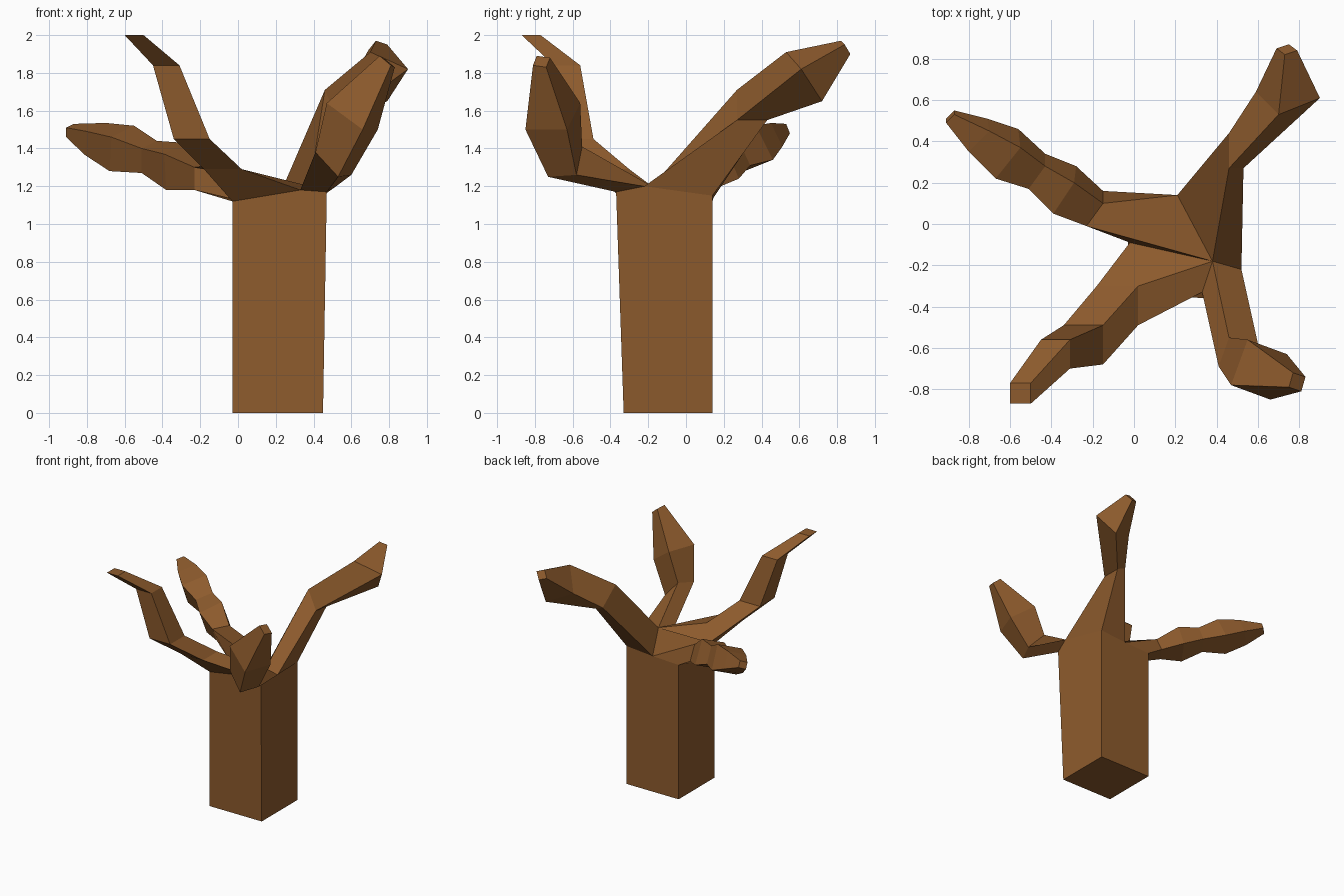
import bpy, bmesh
from mathutils import Vector

if "Cube" in bpy.data.objects:
    bpy.data.objects.remove(bpy.data.objects["Cube"])

bm = bmesh.new()


def vert(*co):
    return bm.verts.new(co)


def ring(pts):
    """Four-sided ring; a missing fourth corner completes the parallelogram."""
    p = [Vector(c) for c in pts]
    if len(p) == 3:
        p.append(p[0] + p[2] - p[1])
    return [bm.verts.new(c) for c in p]


def square(x0, x1, y0, y1, z):
    return [(x0, y1, z), (x1, y1, z), (x1, y0, z), (x0, y0, z)]


def branch(base, rings):
    """Loft a four-sided limb from its base loop through the rings, then cap it."""
    prev = base
    for pts in rings:
        cur = ring(pts)
        for i in range(4):
            j = (i + 1) % 4
            bm.faces.new((prev[i], prev[j], cur[j], cur[i]))
        prev = cur
    bm.faces.new(prev)


# Trunk: square foot, top rim split in the middle of each side
foot = ring(square(-0.03, 0.45, -0.33, 0.14, 0))
back_l, back_r = vert(-0.03, 0.14, 1.12), vert(0.45, 0.14, 1.15)
front_l, front_r = vert(-0.03, -0.33, 1.12), vert(0.47, -0.37, 1.17)
mid_f, mid_r = vert(0.33, -0.33, 1.18), vert(0.52, -0.22, 1.2)
mid_b, mid_l = vert(0.21, 0.14, 1.13), vert(-0.02, -0.09, 1.13)
centre = vert(0.38, -0.18, 1.2)
rim = [back_l, mid_b, back_r, mid_r, front_r, mid_f, front_l, mid_l]
for i in range(4):
    a, b, c = rim[2 * i], rim[2 * i + 1], rim[(2 * i + 2) % 8]
    bm.faces.new((foot[i], foot[(i + 1) % 4], c, b, a))
bm.faces.new(foot)

# Long back left branch
branch([centre, mid_b, back_l, mid_l], [
    [(-0.23, -0.01, 1.30), (-0.15, 0.10, 1.31), (-0.15, 0.16, 1.19)],
    [(-0.39, 0.05, 1.37), (-0.29, 0.20, 1.43), (-0.28, 0.28, 1.24)],
    [(-0.51, 0.17, 1.40), (-0.43, 0.28, 1.44), (-0.43, 0.34, 1.31)],
    [(-0.67, 0.22, 1.46), (-0.55, 0.37, 1.52), (-0.56, 0.46, 1.34)],
    [(-0.80, 0.35, 1.49), (-0.70, 0.45, 1.535), (-0.71, 0.51, 1.41)],
    [(-0.91, 0.49, 1.51), (-0.87, 0.53, 1.53), (-0.87, 0.55, 1.48)]])

# Front left branch, level rings
branch([mid_l, centre, mid_f, front_l], [
    square(-0.18, 0.02, -0.49, -0.30, 1.29),
    square(-0.34, -0.15, -0.68, -0.49, 1.45),
    square(-0.45, -0.31, -0.70, -0.56, 1.84),
    square(-0.60, -0.50, -0.87, -0.77, 2.0)])

# Back right branch
branch([centre, mid_r, back_r, mid_b], [
    [(0.46, 0.27, 1.71), (0.53, 0.27, 1.55), (0.53, 0.43, 1.55), (0.46, 0.44, 1.58)],
    [(0.70, 0.53, 1.91), (0.90, 0.61, 1.82), (0.79, 0.72, 1.65)],
    [(0.73, 0.82, 1.97), (0.79, 0.84, 1.95), (0.75, 0.87, 1.90)]])

# Front right branch with a sharp elbow
branch([centre, mid_r, front_r, mid_f], [
    [(0.46, -0.55, 1.41), (0.60, -0.58, 1.26), (0.53, -0.73, 1.25), (0.41, -0.69, 1.38)],
    [(0.55, -0.56, 1.64), (0.74, -0.63, 1.50), (0.66, -0.85, 1.50)],
    [(0.77, -0.72, 1.88), (0.83, -0.74, 1.83), (0.81, -0.81, 1.84)]])

bmesh.ops.recalc_face_normals(bm, faces=bm.faces)
mesh = bpy.data.meshes.new("bare_tree")
bm.to_mesh(mesh)
bm.free()
tree = bpy.data.objects.new("bare_tree", mesh)
bpy.context.collection.objects.link(tree)

# Bark colour
bark = bpy.data.materials.new("bark")
bark.diffuse_color = (0.27, 0.105, 0.026, 1)
bark.use_nodes = True
bark.node_tree.nodes["Principled BSDF"].inputs["Base Color"].default_value = bark.diffuse_color
mesh.materials.append(bark)
